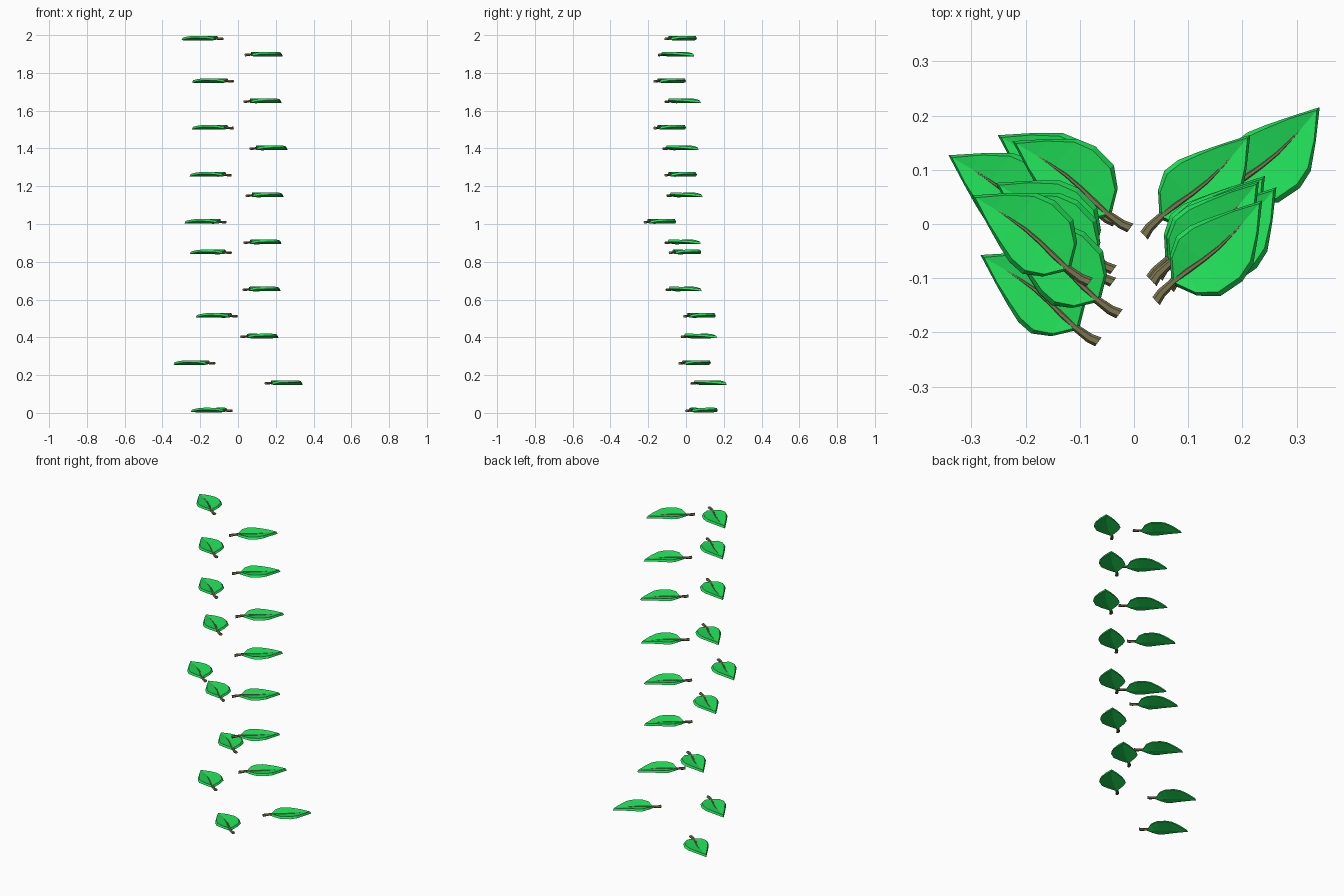
import bpy, bmesh, math
from mathutils import Vector, Matrix

if "Cube" in bpy.data.objects:
    bpy.data.objects.remove(bpy.data.objects["Cube"])


def material(name, rgb):
    m = bpy.data.materials.new(name)
    m.diffuse_color = (*rgb, 1)
    m.use_nodes = True
    m.node_tree.nodes["Principled BSDF"].inputs["Base Color"].default_value = m.diffuse_color
    return m


GREEN = material("leaf_green", (0.015, 0.75, 0.10))
BROWN = material("stem_brown", (0.20, 0.18, 0.08))

# Leaf rows in mm along the leaf: (left u, left v), (centre u, v), (right u, v), edge z, centre z
ROWS = [
    ((44, 44), (80, 2), (61, -46), 13, 1),
    ((77, 43), (82, 0), (63, -45), 14, 1),
    ((110, 61), (114, -5), (94, -75), 15, 2),
    ((142, 58), (147, -8), (142, -83), 15, 2),
    ((175, 45), (179, -8), (178, -74), 14, 2),
    ((217, 26), (221, -5), (222, -41), 10, 2),
][1:]
BASE, TIP = Vector((43, 3, 4)), Vector((271, 0, 3))
THICK = 13


def blade_mesh():
    bm = bmesh.new()

    def layer(inset, dz):
        rows = []
        for l, c, r, ze, zc in ROWS:
            cv = Vector((*c, zc + dz))
            sides = [cv.lerp(Vector((*s, ze + dz)), inset) for s in (l, r)]
            rows.append([bm.verts.new(p / 1000) for p in (sides[0], cv, sides[1])])
        mid = Vector((140, -6, 3))
        k = (1 + inset) / 2
        ends = [bm.verts.new((mid.lerp(p, k) + Vector((0, 0, dz))) / 1000) for p in (BASE, TIP)]
        # faces either side of the midrib
        for a, b in zip(rows, rows[1:]):
            bm.faces.new((a[0], a[1], b[1], b[0]))
            bm.faces.new((a[1], a[2], b[2], b[1]))
        for e, row in zip(ends, (rows[0], rows[-1])):
            bm.faces.new((e, row[0], row[1]))
            bm.faces.new((e, row[1], row[2]))
        return [ends[0]] + [r[0] for r in rows] + [ends[1]] + [r[2] for r in reversed(rows)]

    low, top = layer(1.0, 0), layer(0.88, THICK)
    n = len(low)
    for i in range(n):
        j = (i + 1) % n
        bm.faces.new((low[i], low[j], top[j], top[i]))
    bmesh.ops.recalc_face_normals(bm, faces=bm.faces)
    me = bpy.data.meshes.new("blade")
    bm.to_mesh(me)
    bm.free()
    me.materials.append(GREEN)
    return me


def stem_mesh():
    # tapered six-sided stalk that becomes the midrib: u, v, z, radius
    path = [(1, 0, 10, 10), (18, 4, 10, 9), (50, 4, 13, 7), (86, 0, 14, 6),
            (119, -5, 14.5, 5), (155, -8, 14.5, 4), (195, -7, 14, 2.5), (250, -2, 13, 1.5)]
    bm = bmesh.new()
    rings = []
    for u, v, z, r in path:
        rings.append([bm.verts.new(Vector((u, v + r * math.cos(a), z + r * 0.8 * math.sin(a))) / 1000)
                      for a in [k * math.pi / 3 for k in range(6)]])
    for a, b in zip(rings, rings[1:]):
        for i in range(6):
            j = (i + 1) % 6
            bm.faces.new((a[i], a[j], b[j], b[i]))
    bm.faces.new(rings[0])
    bm.faces.new(rings[-1])
    bmesh.ops.recalc_face_normals(bm, faces=bm.faces)
    me = bpy.data.meshes.new("stem")
    bm.to_mesh(me)
    bm.free()
    me.materials.append(BROWN)
    return me


BLADE, STEM = blade_mesh(), stem_mesh()

# Stem-end positions (x, y, centre z) of both columns, from the top down
LEFT = [(-.081, -.108, 1.985), (-.026, -.166, 1.76), (-.027, -.166, 1.513),
        (-.038, -.108, 1.264), (-.065, -.218, 1.015), (-.037, -.085, .853),
        (-.006, -.008, .517), (-.124, -.034, .267), (-.033, .003, .016)]
RIGHT = [(.040, -.143, 1.90), (.034, -.108, 1.653), (.066, -.119, 1.404),
         (.045, -.098, 1.155), (.034, -.108, .906), (.029, -.103, .657),
         (.018, -.022, .408), (.146, .029, .161)]


def add_leaves(side, spots, angle):
    for i, (x, y, z) in enumerate(spots, 1):
        for part, mesh in (("blade", BLADE), ("stem", STEM)):
            ob = bpy.data.objects.new(f"{side}_leaf_{part}_{i}", mesh)
            bpy.context.collection.objects.link(ob)
            ob.matrix_world = (Matrix.Translation((x, y, z - 0.015))
                               @ Matrix.Rotation(math.radians(angle), 4, 'Z'))


add_leaves("left", LEFT, 143.6)
add_leaves("right", RIGHT, 43.5)
